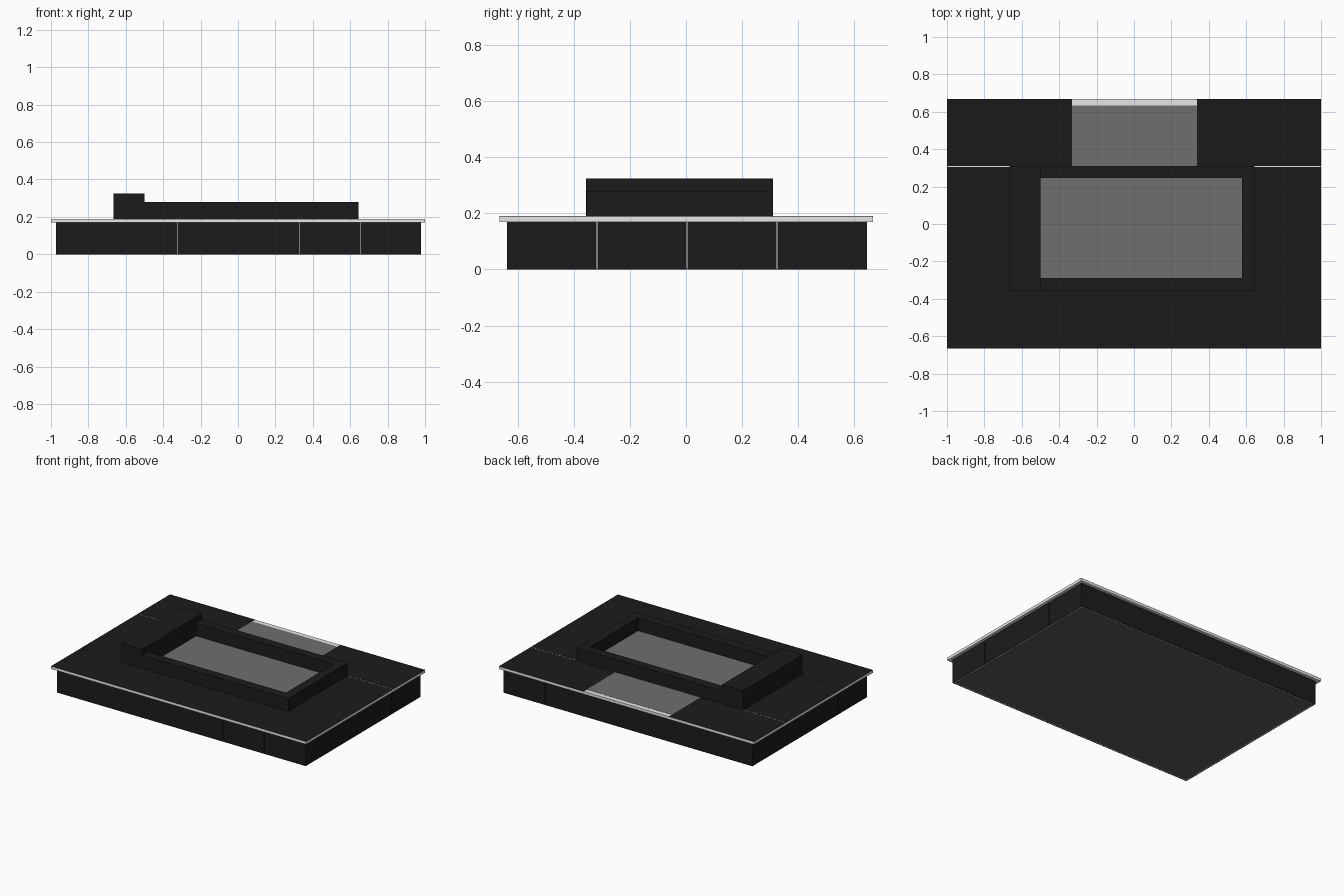
import bpy, bmesh

if "Cube" in bpy.data.objects:
    bpy.data.objects.remove(bpy.data.objects["Cube"])


def mat(name, v):
    m = bpy.data.materials.new(name)
    m.diffuse_color = (v, v, v, 1)
    m.use_nodes = True
    m.node_tree.nodes["Principled BSDF"].inputs["Base Color"].default_value = m.diffuse_color
    return m


DARK = mat("charcoal", 0.0112)
LIGHT = mat("light grey", 0.86)
MID = mat("mid grey", 0.158)
UNDER = mat("underside grey", 0.107)


def boxes(name, material, spans):
    """One object made of boxes, each given as (x0, x1, y0, y1, z0, z1)."""
    bm = bmesh.new()
    for x0, x1, y0, y1, z0, z1 in spans:
        vs = bmesh.ops.create_cube(bm, size=1)["verts"]
        for v in vs:
            v.co = (x1 if v.co.x > 0 else x0,
                    y1 if v.co.y > 0 else y0,
                    z1 if v.co.z > 0 else z0)
    me = bpy.data.meshes.new(name)
    bm.to_mesh(me)
    bm.free()
    me.materials.append(material)
    ob = bpy.data.objects.new(name, me)
    bpy.context.collection.objects.link(ob)
    return ob


# Light wall core, showing through the seams and as a rim underneath
X0, X1, Y0, Y1, ZB = -0.972, 0.978, -0.638, 0.645, 0.17
T, G, R = 0.004, 0.001, 0.012
boxes("wall_core", LIGHT, [(X0 + T, X1 - T, Y0 + T, Y1 - T, 0.001, ZB)])
boxes("bottom_plate", UNDER, [(X0 + R, X1 - R, Y0 + R, Y1 - R, 0, 0.004)])

# Wall panels: six bays on the long sides, four on the short sides
panels = []
for i in range(6):
    w = (X1 - X0) / 6
    a = X0 + i * w + (G if i > 0 else 0)
    b = X0 + (i + 1) * w - (G if i < 5 else 0)
    panels += [(a, b, Y0, Y0 + T, 0, ZB), (a, b, Y1 - T, Y1, 0, ZB)]
for i in range(4):
    w = (Y1 - Y0) / 4
    a = Y0 + i * w + (G if i > 0 else T)
    b = Y0 + (i + 1) * w - (G if i < 3 else T)
    panels += [(X0, X0 + T, a, b, 0, ZB), (X1 - T, X1, a, b, 0, ZB)]
boxes("wall_panels", DARK, panels)

# Overhanging slab with light edges
boxes("roof_slab", LIGHT, [(-1, 1, -0.665, 0.667, ZB, 0.189)])

# Dark roof tiles with fine seams, leaving the well and back notch open
S = 0.3335
tiles = [(-1, -S - G, -0.665, -S - G), (-S, S, -0.665, -S - G),
         (S + G, 1, -0.665, -S - G),
         (-1, -0.55, -S, 0.304), (0.60, 1, -S, 0.304),
         (-1, -0.332, 0.309, 0.667), (0.336, 1, 0.309, 0.667)]
boxes("roof_tiles", DARK, [t + (0.189, 0.19) for t in tiles])

# Grey panels in the well and the notch
boxes("grey_panels", MID, [
    (-0.53, 0.59, -0.31, 0.27, 0.189, 0.19),
    (-0.332, 0.336, 0.29, 0.633, 0.189, 0.19)])

# Raised curb around the well, with the taller block on the left
boxes("curb", DARK, [
    (-0.50, 0.643, -0.355, -0.288, 0.189, 0.28),
    (-0.50, 0.643, 0.245, 0.31, 0.189, 0.28),
    (0.578, 0.643, -0.288, 0.245, 0.189, 0.28)])
boxes("tall_block", DARK, [(-0.665, -0.50, -0.357, 0.31, 0.189, 0.325)])
